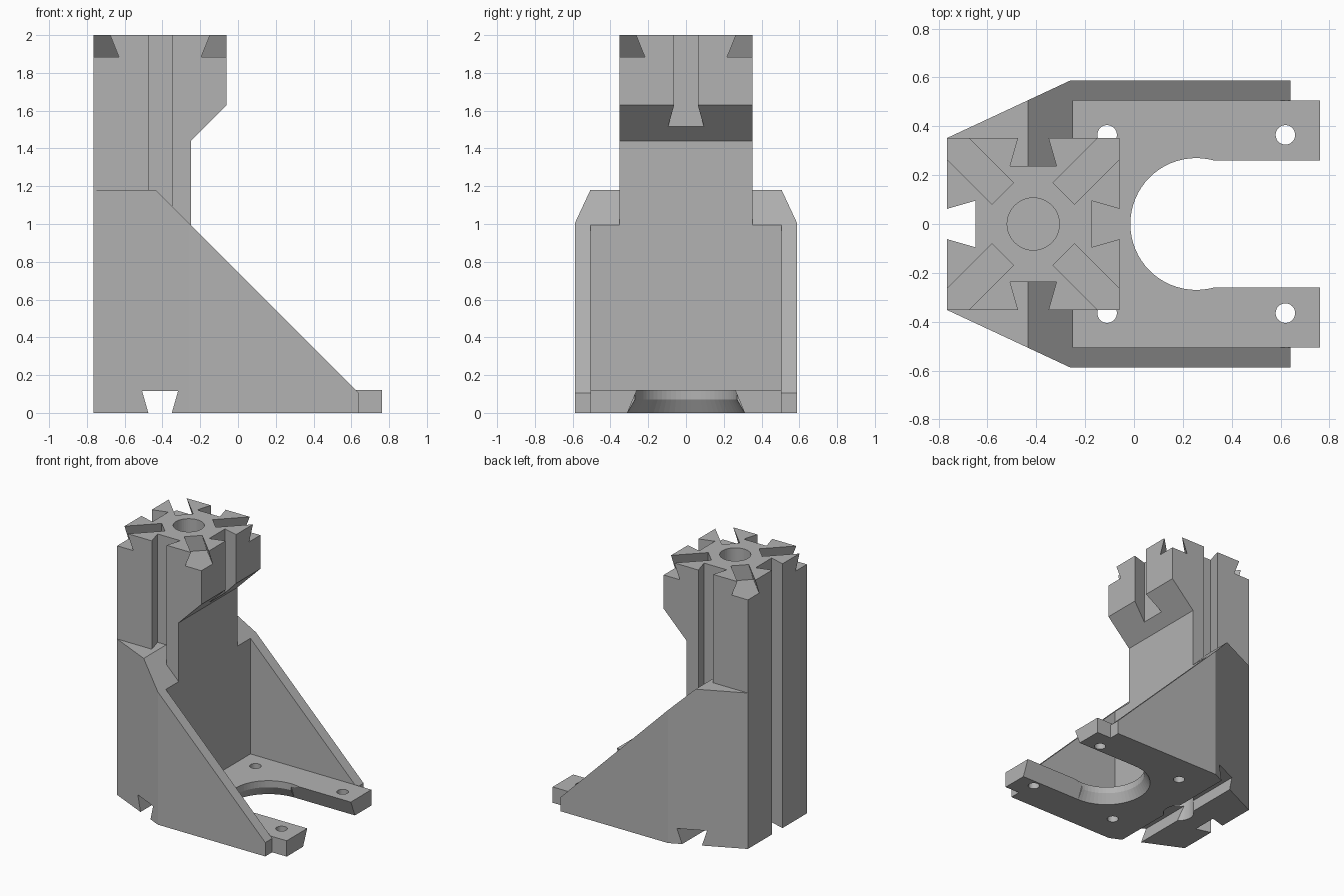
import bpy
import bmesh
from math import radians
from mathutils import Matrix, Vector

old = bpy.data.objects.get("Cube")
if old:
    bpy.data.objects.remove(old, do_unlink=True)

grey = bpy.data.materials.new("plain grey")
grey.use_nodes = True
colour = (0.45, 0.45, 0.45, 1)
grey.diffuse_color = colour
grey.node_tree.nodes["Principled BSDF"].inputs["Base Color"].default_value = colour

CX, HALF = -0.4125, 0.3525      # column axis and half width
CENTRE = Matrix.Translation((CX, 0, 0))
SIDEWAYS = Matrix.Rotation(radians(90), 4, "X")   # profile up becomes z


def finish(name, bm):
    bmesh.ops.recalc_face_normals(bm, faces=bm.faces)
    mesh = bpy.data.meshes.new(name)
    bm.to_mesh(mesh)
    bm.free()
    mesh.materials.append(grey)
    obj = bpy.data.objects.new(name, mesh)
    bpy.context.collection.objects.link(obj)
    return obj


def prism(name, points, lo, hi, matrix=Matrix()):
    """Extrude a flat outline from lo to hi along local z."""
    bm = bmesh.new()
    face = bm.faces.new([bm.verts.new((a, b, lo)) for a, b in points])
    out = bmesh.ops.extrude_face_region(bm, geom=[face])
    moved = [v for v in out["geom"] if isinstance(v, bmesh.types.BMVert)]
    bmesh.ops.translate(bm, verts=moved, vec=Vector((0, 0, hi - lo)))
    bm.transform(matrix)
    return finish(name, bm)


def box(name, x0, x1, y0, y1, z0, z1):
    return prism(name, [(x0, y0), (x1, y0), (x1, y1), (x0, y1)], z0, z1)


def cone(name, x, y, z0, z1, r0, r1, sides=48):
    bm = bmesh.new()
    bmesh.ops.create_cone(bm, cap_ends=True, segments=sides, radius1=r0, radius2=r1,
                          depth=z1 - z0,
                          matrix=Matrix.Translation((x, y, (z0 + z1) / 2)))
    return finish(name, bm)


def dovetail(lo, hi, matrix):
    outline = [(-0.048, 0.05), (0.048, 0.05), (0.095, -0.115), (-0.095, -0.115)]
    return prism("dovetail_cutter", outline, lo, hi, matrix)


def combine(target, tools, operation="DIFFERENCE"):
    for tool in tools:
        mod = target.modifiers.new("join", "BOOLEAN")
        mod.operation, mod.solver, mod.object = operation, "EXACT", tool
        bpy.context.view_layer.update()
        graph = bpy.context.evaluated_depsgraph_get()
        result = bpy.data.meshes.new_from_object(target.evaluated_get(graph))
        target.modifiers.clear()
        target.data = result
        bpy.data.objects.remove(tool, do_unlink=True)


# column with an overhanging head
column = prism("column", [(-0.765, 0), (-0.25, 0), (-0.25, 1.44), (-0.06, 1.63),
                          (-0.06, 2), (-0.765, 2)], -HALF, HALF, SIDEWAYS)


def upright_groove(angle):
    return dovetail(-0.1, 2.1, CENTRE @ Matrix.Rotation(radians(angle), 4, "Z")
                    @ Matrix.Translation((0, HALF, 0)))


combine(column, [upright_groove(a) for a in (0, 180, 270)])

# gusset block: tapered plan, sloping top, hollow between the side walls
stand = prism("stand", [(-0.765, -0.3525), (-0.26, -0.588), (0.64, -0.588),
                        (0.64, 0.588), (-0.26, 0.588), (-0.765, 0.3525)], 0, 1.18)
slope = prism("slope_cutter", [(-0.435, 1.18), (0.765, -0.02), (1, -0.02),
                               (1, 1.5), (-0.435, 1.5)], -1, 1, SIDEWAYS)
hollow = box("hollow_cutter", -0.25, 1, -0.506, 0.506, 0.12, 1.5)
combine(stand, [slope, hollow])

# mounting plate, then the column
plate = box("plate", -0.3, 0.762, -0.506, 0.506, 0, 0.12)
combine(stand, [plate, column], "UNION")

# rear groove, bottom groove and the four radial grooves of the head
down = Matrix.Rotation(radians(-90), 4, "X")
cutters = [upright_groove(90), dovetail(-0.8, 0.8, CENTRE @ down)]
for k in range(4):
    turn = Matrix.Rotation(radians(45 + 90 * k), 4, "Z")
    cutters.append(dovetail(0.177, 0.7, Matrix.Translation((CX, 0, 2)) @ turn @ SIDEWAYS))

# blind centre holes at head and foot
cutters.append(cone("head_hole", CX, 0, 1.75, 2.1, 0.107, 0.107))
cutters.append(cone("foot_hole", CX, 0, -0.1, 0.25, 0.107, 0.107))

# round opening with a flared underside, running out between the arms
cutters.append(cone("opening", 0.255, 0, -0.1, 0.3, 0.27, 0.27, 64))
cutters.append(cone("flare", 0.255, 0, -0.07, 0.07, 0.35, 0.27, 64))
cutters.append(prism("slot", [(-0.352, -0.1), (0.352, -0.1), (0.26, 0.121), (0.26, 0.3),
                              (-0.26, 0.3), (-0.26, 0.121)], 0.255, 1,
                     Matrix(((0, 0, 1, 0), (1, 0, 0, 0), (0, 1, 0, 0), (0, 0, 0, 1)))))

# screw holes
for x in (-0.11, 0.62):
    for y in (-0.365, 0.365):
        cutters.append(cone("screw_hole", x, y, -0.1, 0.25, 0.04, 0.04, 32))
combine(stand, cutters)
